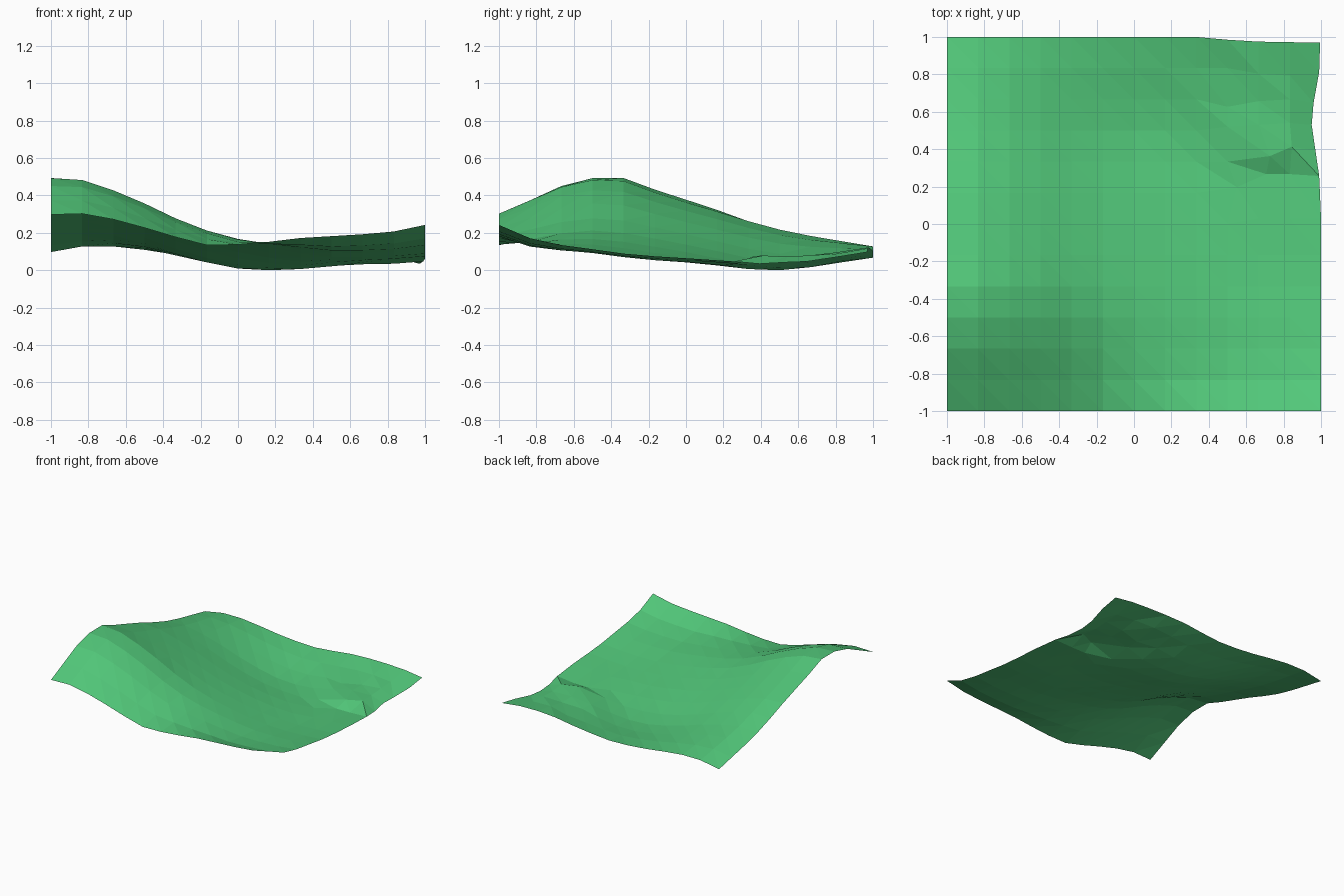
import bpy, bmesh

N = 12  # grid cells per side

# height profiles along x (13 points) at y = -1, -0.5, 0, 0.5, 1
south = [.30, .305, .275, .23, .18, .137, .14, .155, .175, .185, .195, .21, .245]
hill = [.495, .485, .43, .36, .28, .215, .17, .14, .115, .097, .095, .10, .115]
middle = [.38, .365, .32, .26, .195, .14, .10, .07, .05, .045, .045, .055, .065]
valley = [.21, .22, .19, .145, .09, .045, .012, .003, .006, .015, .04, .05, .035]
north = [.10, .13, .13, .112, .09, .075, .07, .085, .105, .12, .125, .12, .10]
ROWS = [south, hill, middle, valley, north]


def height(i, j):
    """Smooth curve through the profiles in the y direction."""
    p = [r[i] for r in ROWS]
    p = [2 * p[0] - p[1]] + p + [2 * p[-1] - p[-2]]
    s = j / N * 4
    k = min(int(s), 3)
    t = s - k
    a, b, c, d = p[k:k + 4]
    z = b + .5 * t * (c - a + t * (2 * a - 5 * b + 4 * c - d + t * (3 * (b - c) + d - a)))
    if i > 6:  # steeper drop behind the front right edge
        z -= {1: .025, 2: .015}.get(j, 0) * min(1, (i - 6) / 3)
    if i < 5 and j == 4:  # broad hill crest
        z += .014 * (1 - i / 5)
    return z


# rocky patch: (i, j) -> offset of a grid point
ROCK = {
    (10, 6): (0, .03, 0), (11, 6): (0, .03, 0), (12, 6): (0, .03, 0),
    (9, 7): (.05, .03, 0), (10, 7): (.04, .10, 0), (11, 7): (0, .10, -.01),
    (12, 7): (-.01, .09, 0), (9, 8): (0, 0, .015), (10, 8): (.06, .03, .045),
    (11, 8): (.01, .08, .037), (12, 8): (-.03, .06, 0),
    (8, 9): (0, 0, .01), (9, 9): (.0, .02, .035), (10, 9): (.0, .03, .035),
    (11, 9): (0, .04, .025), (12, 9): (-.05, .03, .01),
    (8, 10): (0, 0, .012), (9, 10): (0, -.04, .012), (10, 10): (0, -.01, .012),
    (11, 10): (0, 0, .015), (12, 10): (-.04, -.02, 0),
    (10, 11): (0, -.03, .005), (11, 11): (0, -.04, -.005), (12, 11): (-.01, -.02, 0),
    (9, 12): (0, -.015, 0), (10, 12): (0, -.025, 0), (11, 12): (0, -.028, 0),
    (12, 12): (-.005, -.03, 0),
}

# terrain sheet
bm = bmesh.new()
grid = {}
for j in range(N + 1):
    for i in range(N + 1):
        dx, dy, dz = ROCK.get((i, j), (0, 0, 0))
        grid[i, j] = bm.verts.new((i / 6 - 1 + dx, j / 6 - 1 + dy, height(i, j) + dz))
low = min(v.co.z for v in bm.verts)
for v in bm.verts:
    v.co.z -= low
for j in range(N):
    for i in range(N):
        a, b, c, d = grid[i, j], grid[i + 1, j], grid[i + 1, j + 1], grid[i, j + 1]
        bm.faces.new((a, b, d))
        bm.faces.new((b, c, d))

mesh = bpy.data.meshes.new("terrain")
bm.to_mesh(mesh)
bm.free()
terrain = bpy.data.objects.new("terrain", mesh)
bpy.context.collection.objects.link(terrain)

# grass colour
grass = bpy.data.materials.new("grass")
grass.diffuse_color = (.085, .58, .195, 1)
mesh.materials.append(grass)
